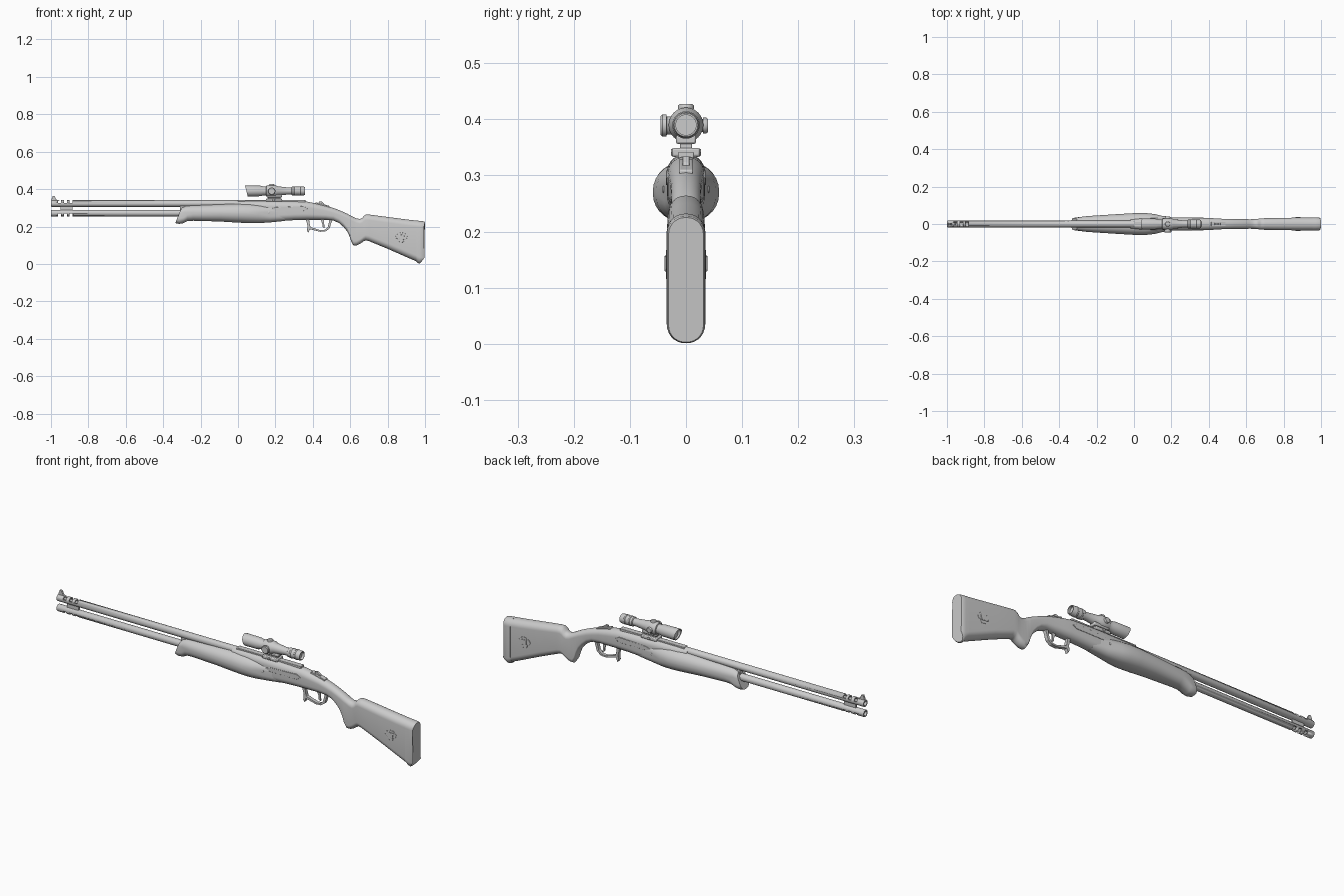
import bpy, bmesh, math
from mathutils import Vector, Matrix

grey = bpy.data.materials.new("plain grey")
grey.diffuse_color = (0.6, 0.6, 0.6, 1)


def finish(name, bm, angle=35, bevel=0):
    bmesh.ops.remove_doubles(bm, verts=bm.verts, dist=1e-5)
    bmesh.ops.recalc_face_normals(bm, faces=bm.faces)
    me = bpy.data.meshes.new(name)
    bm.to_mesh(me)
    bm.free()
    me.materials.append(grey)
    ob = bpy.data.objects.new(name, me)
    bpy.context.collection.objects.link(ob)
    if bevel:
        m = ob.modifiers.new("bevel", 'BEVEL')
        m.width, m.segments = bevel, 2
    bpy.ops.object.select_all(action='DESELECT')
    ob.select_set(True)
    bpy.context.view_layer.objects.active = ob
    bpy.ops.object.shade_smooth_by_angle(angle=math.radians(angle))
    return ob


def skin(bm, rings, closed=False):
    """Bridge rings of vertices, capping the ends unless closed."""
    n = len(rings[0])
    pairs = list(zip(rings, rings[1:])) + ([(rings[-1], rings[0])] if closed else [])
    for a, b in pairs:
        for i in range(n):
            j = (i + 1) % n
            bm.faces.new((a[i], a[j], b[j], b[i]))
    if not closed:
        bm.faces.new(rings[0])
        bm.faces.new(rings[-1])


def loft(name, stations, k=0.95, lean=None):
    """Rounded sections along x: (x, top, bottom, half width)."""
    bm, rings = bmesh.new(), []
    for x, top, bot, w in stations:
        h, mid = (top - bot) / 2, (top + bot) / 2
        rw, rz = k * w, min(k * w, 0.95 * h)
        ring = []
        for q, (sy, sz) in enumerate(((1, 1), (-1, 1), (-1, -1), (1, -1))):
            for s in range(8):
                a = math.pi / 2 * (q + s / 7)
                z = mid + sz * (h - rz) + rz * math.sin(a)
                px = x + (lean(x, z) if lean else 0)
                ring.append(bm.verts.new((px, sy * (w - rw) + rw * math.cos(a), z)))
        rings.append(ring)
    skin(bm, rings)
    return finish(name, bm, 40)


def lathe(name, profile, origin, axis=(1, 0, 0), n=32, closed=False):
    """Turn (distance, radius) points about an axis through origin."""
    rot = Vector((1, 0, 0)).rotation_difference(Vector(axis)).to_matrix()
    bm = bmesh.new()
    rings = [[bm.verts.new(Vector(origin) + rot @ Vector((d, r * math.cos(2 * math.pi * i / n),
              r * math.sin(2 * math.pi * i / n)))) for i in range(n)] for d, r in profile]
    skin(bm, rings, closed)
    return finish(name, bm)


def box(name, x, y, z, bevel=0.002):
    bm = bmesh.new()
    size = [b - a for a, b in (x, y, z)]
    mid = [(a + b) / 2 for a, b in (x, y, z)]
    bmesh.ops.create_cube(bm, size=1, matrix=Matrix.Translation(mid) @ Matrix.Diagonal((*size, 1)))
    return finish(name, bm, 30, bevel)


def plate(name, outline, y0, y1, bevel=0.0):
    """Extrude an x-z outline between two y values."""
    bm = bmesh.new()
    skin(bm, [[bm.verts.new((x, y, z)) for x, z in outline] for y in (y0, y1)])
    return finish(name, bm, 30, bevel)


# Stacked hollow barrels with slotted muzzles
for label, zc, side in (("upper", 0.323, 1), ("lower", 0.272, -1)):
    r = 0.0175
    tube = lathe(label + "_barrel", [(-1, r - 0.001), (-0.998, r), (0.06, r), (0.06, 0.011),
                 (-0.8, 0.011), (-1, 0.011)], (0, 0, zc), closed=True)
    for i, x in enumerate((-0.955, -0.922, -0.892)):
        z0, z1 = sorted((zc + side * 0.003, zc + side * 0.03))
        cut = box(f"{label}_slot_cutter_{i}", (x - 0.008, x + 0.008), (-0.03, 0.03), (z0, z1), 0)
        cut.hide_render = cut.hide_viewport = True
        cut.display_type = 'WIRE'
        m = tube.modifiers.new("slot", 'BOOLEAN')
        m.object, m.operation, m.solver = cut, 'DIFFERENCE', 'EXACT'
box("barrel_spacer", (-0.95, -0.885), (-0.006, 0.006), (0.284, 0.31), 0.001)
box("rear_barrel_spacer", (-0.31, -0.1), (-0.012, 0.012), (0.28, 0.315), 0.001)

# Front sight
plate("front_sight", [(-0.999, 0.336), (-0.95, 0.336), (-0.972, 0.345), (-0.98, 0.362),
      (-0.99, 0.364), (-0.996, 0.348)], -0.005, 0.005, 0.001)

# Forend with slanted nose and swelling sides
loft("forend", [(-0.333, 0.30, 0.218, 0.032), (-0.315, 0.305, 0.214, 0.035), (-0.295, 0.309, 0.217, 0.037),
     (-0.27, 0.311, 0.229, 0.040), (-0.24, 0.313, 0.231, 0.043), (-0.1, 0.319, 0.227, 0.052),
     (0.0, 0.323, 0.221, 0.058), (0.06, 0.322, 0.218, 0.059), (0.11, 0.318, 0.218, 0.053),
     (0.17, 0.312, 0.222, 0.039), (0.25, 0.305, 0.23, 0.03)], 0.85,
     lambda x, z: 0.42 * max(0, z - 0.225) * max(0, min(1, (-0.27 - x) / 0.06)))

# Receiver, wrist and pistol grip flow into the shoulder stock
loft("receiver_and_stock", [(-0.02, 0.337, 0.235, 0.024), (0.03, 0.338, 0.228, 0.030), (0.2, 0.338, 0.228, 0.034),
     (0.3, 0.336, 0.234, 0.034), (0.37, 0.333, 0.236, 0.033), (0.42, 0.323, 0.236, 0.031),
     (0.47, 0.311, 0.236, 0.028), (0.51, 0.299, 0.232, 0.027), (0.54, 0.288, 0.219, 0.026),
     (0.565, 0.277, 0.197, 0.026), (0.585, 0.268, 0.172, 0.026), (0.598, 0.261, 0.143, 0.026),
     (0.606, 0.257, 0.117, 0.026), (0.618, 0.25, 0.098, 0.025), (0.635, 0.243, 0.099, 0.026),
     (0.652, 0.24, 0.107, 0.027), (0.665, 0.247, 0.116, 0.028), (0.673, 0.257, 0.122, 0.029),
     (0.683, 0.264, 0.126, 0.030), (0.70, 0.264, 0.122, 0.031), (0.80, 0.251, 0.081, 0.033),
     (0.9, 0.238, 0.037, 0.034), (0.96, 0.231, 0.011, 0.034)])


# Butt pad with a gently hollowed end
def hollow(x, z):
    t = max(0, min(1, (x - 0.96) / 0.03))
    return t * (0.009 - 0.012 * math.sin(math.pi * min(1, max(0, (z - 0.03) / 0.19)))
                - 0.028 * max(0, (0.035 - z) / 0.035))


loft("butt_pad", [(0.955, 0.232, 0.012, 0.0345), (0.97, 0.230, 0.003, 0.0345),
     (0.984, 0.228, 0.001, 0.034), (0.99, 0.225, 0.003, 0.031)], 0.95, hollow)

# Details mirrored on both sides
for s, label in ((-1, "near"), (1, "far")):
    plate(label + "_side_plate", [(0.17, 0.292), (0.2, 0.283), (0.35, 0.283), (0.372, 0.296),
          (0.35, 0.309), (0.2, 0.303)], s * 0.03, s * 0.0355, 0.001)
    lathe(label + "_receiver_pin", [(0, 0.006), (0.009, 0.006), (0.010, 0.004)],
          (0.165, s * 0.032, 0.275), (0, s, 0), 16)
    plate(label + "_stock_badge", [(0.843, 0.148), (0.852, 0.16), (0.862, 0.16), (0.868, 0.168), (0.892, 0.166),
          (0.897, 0.157), (0.906, 0.152), (0.902, 0.134), (0.89, 0.13), (0.884, 0.115),
          (0.862, 0.118), (0.858, 0.132), (0.846, 0.136)], s * 0.028, s * 0.0355, 0.001)
    plate(label + "_badge_bar", [(0.864, 0.157), (0.89, 0.155), (0.886, 0.129), (0.864, 0.131)],
          s * 0.03, s * 0.038, 0.001)
    lathe(label + "_rail_bolt", [(0, 0.008), (0.008, 0.008), (0.01, 0.006)],
          (0.19, s * 0.017, 0.341), (0, s, 0), 6)

# Trigger guard, spur and trigger
plate("trigger_guard", [(0.362, 0.24), (0.372, 0.205), (0.369, 0.178), (0.376, 0.166), (0.384, 0.186),
      (0.44, 0.172), (0.468, 0.174), (0.49, 0.19), (0.505, 0.24), (0.49, 0.24), (0.48, 0.198),
      (0.463, 0.182), (0.44, 0.181), (0.388, 0.197), (0.383, 0.212), (0.38, 0.24)], -0.009, 0.009, 0.001)
plate("trigger", [(0.44, 0.24), (0.451, 0.215), (0.452, 0.198), (0.462, 0.192), (0.461, 0.215),
      (0.46, 0.24)], -0.004, 0.004, 0.001)

# Tang safety
plate("safety_base", [(0.41, 0.32), (0.415, 0.33), (0.45, 0.321), (0.49, 0.31), (0.49, 0.3)], -0.012, 0.012, 0.002)
plate("safety_button", [(0.43, 0.32), (0.433, 0.333), (0.446, 0.334), (0.46, 0.323), (0.465, 0.31)],
      -0.006, 0.006, 0.001)

# Scope rail and mount
box("sight_rail", (0.0, 0.36), (-0.014, 0.014), (0.33, 0.342))
box("mount_foot", (0.15, 0.235), (-0.025, 0.025), (0.333, 0.349), 0.004)
box("mount_post", (0.16, 0.228), (-0.011, 0.011), (0.345, 0.37))
box("mount_saddle", (0.152, 0.235), (-0.018, 0.018), (0.356, 0.372), 0.004)

# Scope tube with recessed lenses and a slanted hood
scope = (0, 0, 0.39)
hood = lathe("scope_body", [(0.06, 0.024), (0.04, 0.025), (0.038, 0.029), (0.12, 0.028), (0.135, 0.024),
             (0.15, 0.024), (0.152, 0.029), (0.165, 0.031), (0.2, 0.031), (0.212, 0.025), (0.27, 0.0185),
             (0.285, 0.0185), (0.288, 0.023), (0.352, 0.023), (0.357, 0.021), (0.357, 0.018), (0.345, 0.018)], scope)
for v in hood.data.vertices:
    if v.co.x < 0.05:
        v.co.x += 0.25 * (0.418 - v.co.z)
for i, x in enumerate((0.3, 0.325)):
    lathe(f"eyepiece_ring_{i}", [(0, 0.023), (0.002, 0.0245), (0.009, 0.0245), (0.011, 0.023)],
          (x, 0, 0.39))

# Scope adjustment knobs
def knob(name, reach, r, axis):
    lathe(name, [(0.02, r * 0.8), (reach * 0.76, r * 0.8), (reach * 0.78, r), (reach - 0.003, r),
          (reach, r * 0.85)], (0.18, 0, 0.389), axis, 20)


knob("top_knob", 0.038, 0.014, (0, 0, 1))
knob("near_knob", 0.045, 0.020, (0, -1, 0))
knob("far_knob", 0.039, 0.014, (0, 1, 0))
